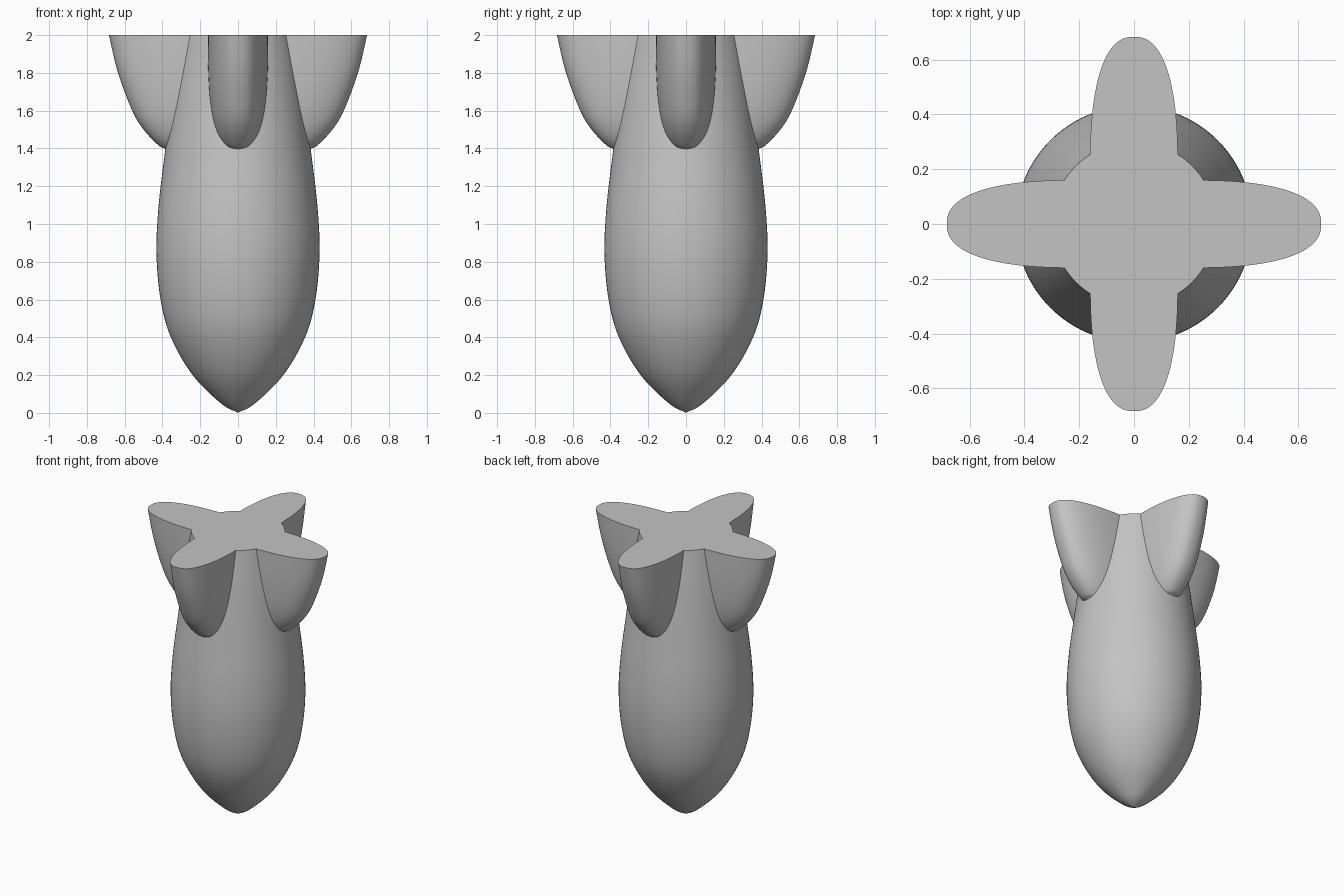
import bpy, bmesh, math

cube = bpy.data.objects.get("Cube")
if cube:
    bpy.data.objects.remove(cube, do_unlink=True)

TOP = 2.0

grey = bpy.data.materials.new("plain_grey")
grey.use_nodes = True
GREY = (0.55, 0.55, 0.55, 1)
grey.diffuse_color = GREY
grey.node_tree.nodes["Principled BSDF"].inputs["Base Color"].default_value = GREY


def smooth_path(pts, steps):
    """Catmull-Rom curve through 2D points."""
    p = [pts[0]] + pts + [pts[-1]]
    out = []
    for i in range(1, len(p) - 2):
        for s in range(steps):
            t = s / steps
            out.append(tuple(
                0.5 * (2 * b + (c - a) * t + (2 * a - 5 * b + 4 * c - d) * t ** 2
                       + (3 * b - a - 3 * c + d) * t ** 3)
                for a, b, c, d in zip(p[i - 1], p[i], p[i + 1], p[i + 2])))
    return out + [pts[-1]]


def loft(name, rings):
    """Closed solid from equal rings, capped at both ends."""
    bm = bmesh.new()
    loops = [[bm.verts.new(co) for co in ring] for ring in rings]
    n = len(loops[0])
    for lo, hi in zip(loops, loops[1:]):
        for i in range(n):
            j = (i + 1) % n
            bm.faces.new((lo[i], lo[j], hi[j], hi[i]))
    bm.faces.new(loops[0][::-1])
    bm.faces.new(loops[-1])
    mesh = bpy.data.meshes.new(name)
    bm.to_mesh(mesh)
    bm.free()
    mesh.materials.append(grey)
    obj = bpy.data.objects.new(name, mesh)
    bpy.context.collection.objects.link(obj)
    return obj


# Body: teardrop turned around z, run past the top for trimming
profile = smooth_path([(0.004, 0.003), (0.09, 0.05), (0.24, 0.2), (0.355, 0.4), (0.41, 0.6),
                       (0.432, 0.85), (0.42, 1.1), (0.387, 1.38), (0.345, 1.7),
                       (0.3, TOP), (0.285, 2.1)], 6)
SEG = 96
body = loft("bomb_body", [[(r * math.cos(math.tau * i / SEG), r * math.sin(math.tau * i / SEG), z)
                           for i in range(SEG)] for r, z in profile])


# Fins: crossed pairs with rounded rims and rounded lower ends
def fin_section(length, z, turned):
    core, power, arc = 0.22, 2.4, 24
    drop = min(1, max(0, (TOP - z) / 0.615))
    width = 0.16 * max(0.0005, 1 - drop ** 3) ** (1 / 3)
    quarter = []
    for i in range(arc + 1):
        a = math.pi / 2 * i / arc
        quarter.append((core + (length - core) * max(0, math.cos(a)) ** (2 / power),
                        width * math.sin(a) ** (2 / power)))
    half = quarter + [(-x, y) for x, y in reversed(quarter)]
    ring = half + [(-x, -y) for x, y in half[1:-1]]
    return [(-y, x, z) if turned else (x, y, z) for x, y in ring]


rim = smooth_path([(0.365, 1.386), (0.39, 1.4), (0.425, 1.42), (0.5, 1.5), (0.56, 1.6),
                   (0.635, 1.8), (0.683, TOP), (0.7, 2.1)], 6)
bpy.context.view_layer.objects.active = body
for turned in (False, True):
    fins = loft("fin_pair", [fin_section(x, z, turned) for x, z in rim])
    mod = body.modifiers.new("join_fins", "BOOLEAN")
    mod.operation, mod.solver, mod.object = "UNION", "EXACT", fins
    bpy.ops.object.modifier_apply(modifier=mod.name)
    bpy.data.objects.remove(fins, do_unlink=True)

# Flat top: trim the overrun and close it
bm = bmesh.new()
bm.from_mesh(body.data)
cut = bmesh.ops.bisect_plane(bm, geom=bm.verts[:] + bm.edges[:] + bm.faces[:], dist=1e-5,
                             plane_co=(0, 0, TOP), plane_no=(0, 0, 1), clear_outer=True)
bmesh.ops.remove_doubles(bm, verts=bm.verts[:], dist=1e-5)
open_edges = [e for e in bm.edges if e.is_boundary]
bmesh.ops.triangle_fill(bm, edges=open_edges, use_beauty=True, normal=(0, 0, 1))
bmesh.ops.recalc_face_normals(bm, faces=bm.faces[:])
bm.to_mesh(body.data)
bm.free()
body.name = "finned_bomb"

bpy.ops.object.select_all(action="DESELECT")
body.select_set(True)
bpy.ops.object.shade_smooth_by_angle(angle=math.radians(40))
